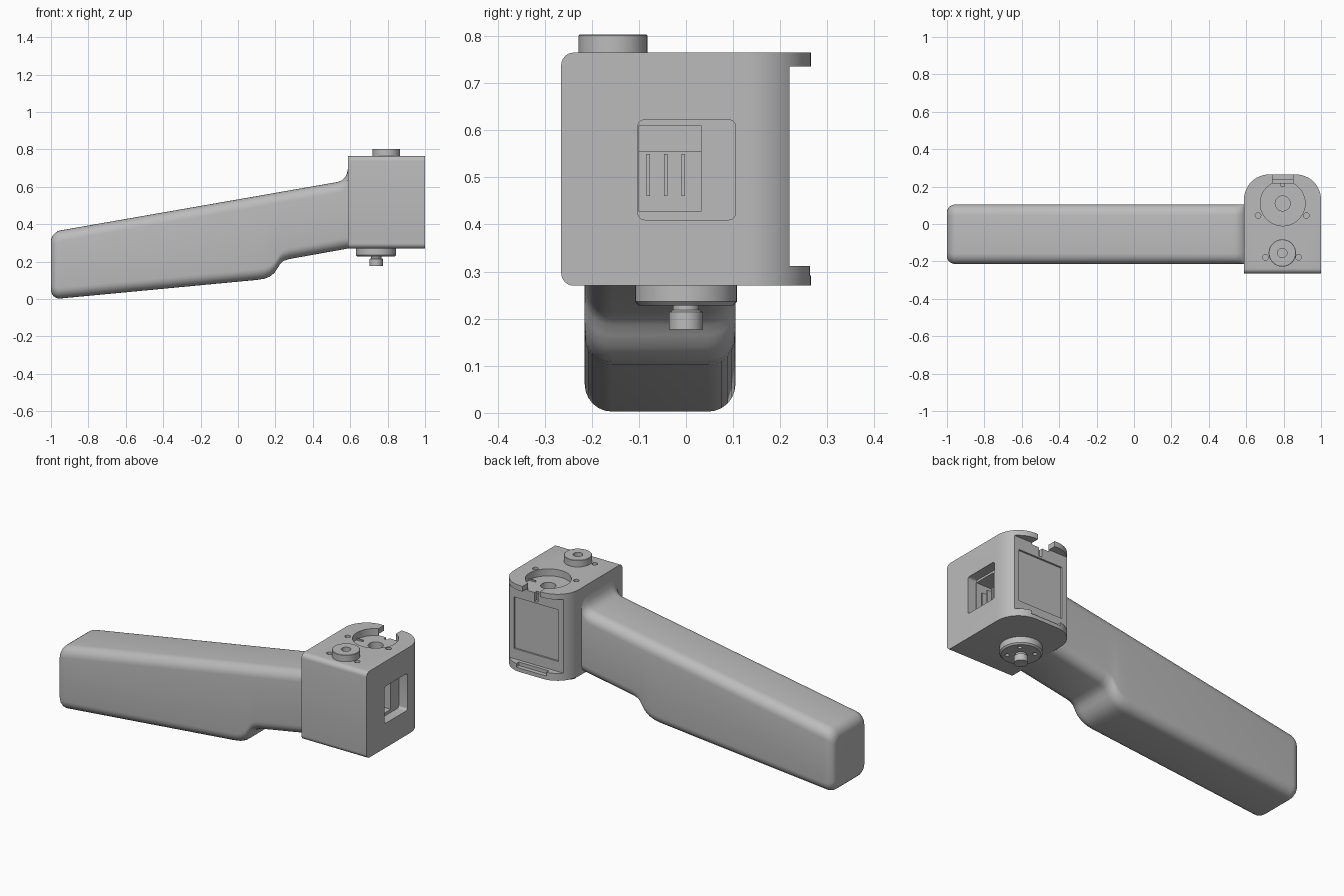
import bpy, bmesh
from math import pi, sin, cos

cube = bpy.data.objects.get("Cube")
if cube:
    bpy.data.objects.remove(cube, do_unlink=True)

grey = bpy.data.materials.new("plain grey")
grey.use_nodes = True
grey.diffuse_color = (0.5, 0.5, 0.5, 1)
grey.node_tree.nodes["Principled BSDF"].inputs["Base Color"].default_value = (0.5, 0.5, 0.5, 1)


def finish(name, bm):
    bmesh.ops.recalc_face_normals(bm, faces=bm.faces)
    mesh = bpy.data.meshes.new(name)
    bm.to_mesh(mesh)
    bm.free()
    mesh.materials.append(grey)
    ob = bpy.data.objects.new(name, mesh)
    bpy.context.collection.objects.link(ob)
    return ob


def box(name, x, y, z, round_x=0.0):
    """Box from three ranges; round_x rounds the edges that run along x."""
    bm = bmesh.new()
    bmesh.ops.create_cube(bm, size=1)
    for v in bm.verts:
        for i, (lo, hi) in enumerate((x, y, z)):
            v.co[i] = hi if v.co[i] > 0 else lo
    if round_x:
        edges = [e for e in bm.edges if abs(e.verts[0].co.x - e.verts[1].co.x) > 1e-4]
        bmesh.ops.bevel(bm, geom=edges, offset=round_x, segments=5, profile=0.5, affect='EDGES')
    return finish(name, bm)


def lathe(name, x, y, profile, n=48):
    """Closed turned part about a vertical axis from (radius, z) pairs."""
    bm = bmesh.new()
    rings = [[bm.verts.new((x + r * cos(2 * pi * i / n), y + r * sin(2 * pi * i / n), z))
              for i in range(n)] for r, z in profile]
    for a, b in zip(rings, rings[1:]):
        for i in range(n):
            bm.faces.new((a[i], a[(i + 1) % n], b[(i + 1) % n], b[i]))
    bm.faces.new(rings[0])
    bm.faces.new(rings[-1])
    return finish(name, bm)


def cut(ob, cutters):
    for c in cutters:
        c.hide_render = True
        m = ob.modifiers.new("cut", 'BOOLEAN')
        m.operation, m.solver, m.object = 'DIFFERENCE', 'EXACT', c
    deps = bpy.context.evaluated_depsgraph_get()
    mesh = bpy.data.meshes.new_from_object(ob.evaluated_get(deps))
    ob.modifiers.clear()
    ob.data = mesh
    for c in cutters:
        bpy.data.objects.remove(c, do_unlink=True)


def interp(points, x):
    for (x0, z0), (x1, z1) in zip(points, points[1:]):
        if x <= x1:
            return z0 + (z1 - z0) * (x - x0) / (x1 - x0)
    return points[-1][1]


# Handle: rounded rectangular sections lofted along x
top = [(-1, 0.358), (0.535, 0.626), (0.556, 0.635), (0.572, 0.65), (0.583, 0.672), (0.588, 0.70), (0.6, 0.70)]
bottom = [(-1, -0.002), (0.1, 0.102), (0.14, 0.108), (0.17, 0.12), (0.195, 0.14), (0.212, 0.165),
          (0.225, 0.187), (0.243, 0.203), (0.27, 0.213), (0.6, 0.272)]
R = 0.05
stations = [(-1 + R * (1 - cos(t * pi / 12)), R * (1 - sin(t * pi / 12))) for t in range(7)]
stations += [(x, 0) for x in sorted({p[0] for p in top + bottom if p[0] > -0.9})]
bm = bmesh.new()
rings = []
for x, inset in stations:
    lo, hi = interp(bottom, x) + inset, interp(top, x) - inset
    y0, y1 = -0.215 + inset * 0.8, 0.105 - inset * 0.8
    r = 0.058 - inset * 0.5
    ring = []
    for k, (cy, cz) in enumerate(((y1 - r, hi - r), (y0 + r, hi - r), (y0 + r, lo + r), (y1 - r, lo + r))):
        for s in range(7):
            a = (k + s / 6) * pi / 2
            ring.append(bm.verts.new((x, cy + r * cos(a), cz + r * sin(a))))
    rings.append(ring)
for a, b in zip(rings, rings[1:]):
    for i in range(len(a)):
        j = (i + 1) % len(a)
        bm.faces.new((a[i], a[j], b[j], b[i]))
bm.faces.new(rings[0])
bm.faces.new(rings[-1])
handle = finish("handle", bm)

# Head block: plan with round rear corners, extruded, front edges rounded
X0, X1, Y, Z0, Z1, RC = 0.588, 1.0, 0.265, 0.27, 0.765, 0.135
plan = [(X0, -Y), (X1, -Y)]
for k, cx in enumerate((X1 - RC, X0 + RC)):
    plan += [(cx + RC * cos((k + s / 12) * pi / 2), Y - RC + RC * sin((k + s / 12) * pi / 2)) for s in range(13)]
bm = bmesh.new()
base = bm.faces.new([bm.verts.new((x, y, Z0)) for x, y in plan])
up = bmesh.ops.extrude_face_region(bm, geom=[base])
bmesh.ops.translate(bm, vec=(0, 0, Z1 - Z0), verts=[v for v in up["geom"] if isinstance(v, bmesh.types.BMVert)])
front = [e for e in bm.edges if all(v.co.y < -Y + 0.001 for v in e.verts)
         and abs(e.verts[0].co.z - e.verts[1].co.z) < 0.001]
bmesh.ops.bevel(bm, geom=front, offset=0.027, segments=6, profile=0.5, affect='EDGES')
head = finish("head_block", bm)

PX, PY = 0.795, 0.11
cutters = [
    box("rear_gap", (0.5, 1.1), (0.22, 0.4), (0.312, 0.735)),
    box("rear_panel_recess", (0.655, 0.935), (0.21, 0.3), (0.37, 0.665)),
    box("flange_slot", (0.74, 0.85), (0.215, 0.4), (0.725, 0.8)),
    box("rear_slit", (0.785, 0.805), (0.2, 0.3), (0.675, 0.75)),
    box("bottom_lip_notch", (0.7, 0.89), (0.24, 0.4), (0.292, 0.33)),
    lathe("top_pocket", PX, PY, [(0.12, 0.725), (0.12, 0.8)]),
    lathe("pocket_hole", PX, PY, [(0.04, 0.66), (0.04, 0.74)], 32),
    box("window", (0.945, 1.1), (-0.102, 0.105), (0.41, 0.622), 0.014),
    box("window_socket", (0.84, 0.96), (-0.1, 0.032), (0.428, 0.61)),
]
for sx, sy in ((0.663, 0.045), (0.922, 0.045), (0.703, -0.178), (0.88, -0.178)):
    cutters.append(lathe("screw_hole", sx, sy, [(0.015, 0.72), (0.015, 0.8)], 20))
cut(head, cutters)

# Connector inside the side window, with upright contact blades
box("connector_base", (0.83, 0.88), (-0.1, 0.032), (0.428, 0.555))
for i, by in enumerate((-0.08, -0.043, -0.006)):
    box(f"contact_blade_{i + 1}", (0.87, 0.925), (by - 0.004, by + 0.004), (0.46, 0.55))

# Small index ticks in the top pocket
for i, tx in enumerate((0.695, 0.895)):
    box(f"pocket_tick_{i + 1}", (tx - 0.02, tx + 0.02), (PY - 0.004, PY + 0.004), (0.722, 0.733))

# Top boss with a blind hole
lathe("top_boss", 0.793, -0.155,
      [(0.073, 0.755), (0.073, 0.801), (0.071, 0.803), (0.025, 0.803), (0.025, 0.775)])

# Lower dial, its screw holes and the shaft
dial = lathe("lower_dial", 0.738, 0, [(0.108, 0.275), (0.108, 0.236), (0.1, 0.228)])
cut(dial, [lathe("dial_hole", 0.738 + 0.07 * cos(a), 0.07 * sin(a), [(0.011, 0.2), (0.011, 0.24)], 16)
           for a in (pi / 4, 3 * pi / 4, 5 * pi / 4, 7 * pi / 4)])
lathe("lower_shaft", 0.738, 0, [(0.028, 0.24), (0.028, 0.218), (0.036, 0.214), (0.036, 0.177)], 32)

# Smooth curved faces, keep sharp edges
bpy.ops.object.select_all(action='DESELECT')
for ob in bpy.context.scene.objects:
    if ob.type == 'MESH':
        ob.select_set(True)
bpy.context.view_layer.objects.active = handle
bpy.ops.object.shade_smooth_by_angle(angle=0.6)
